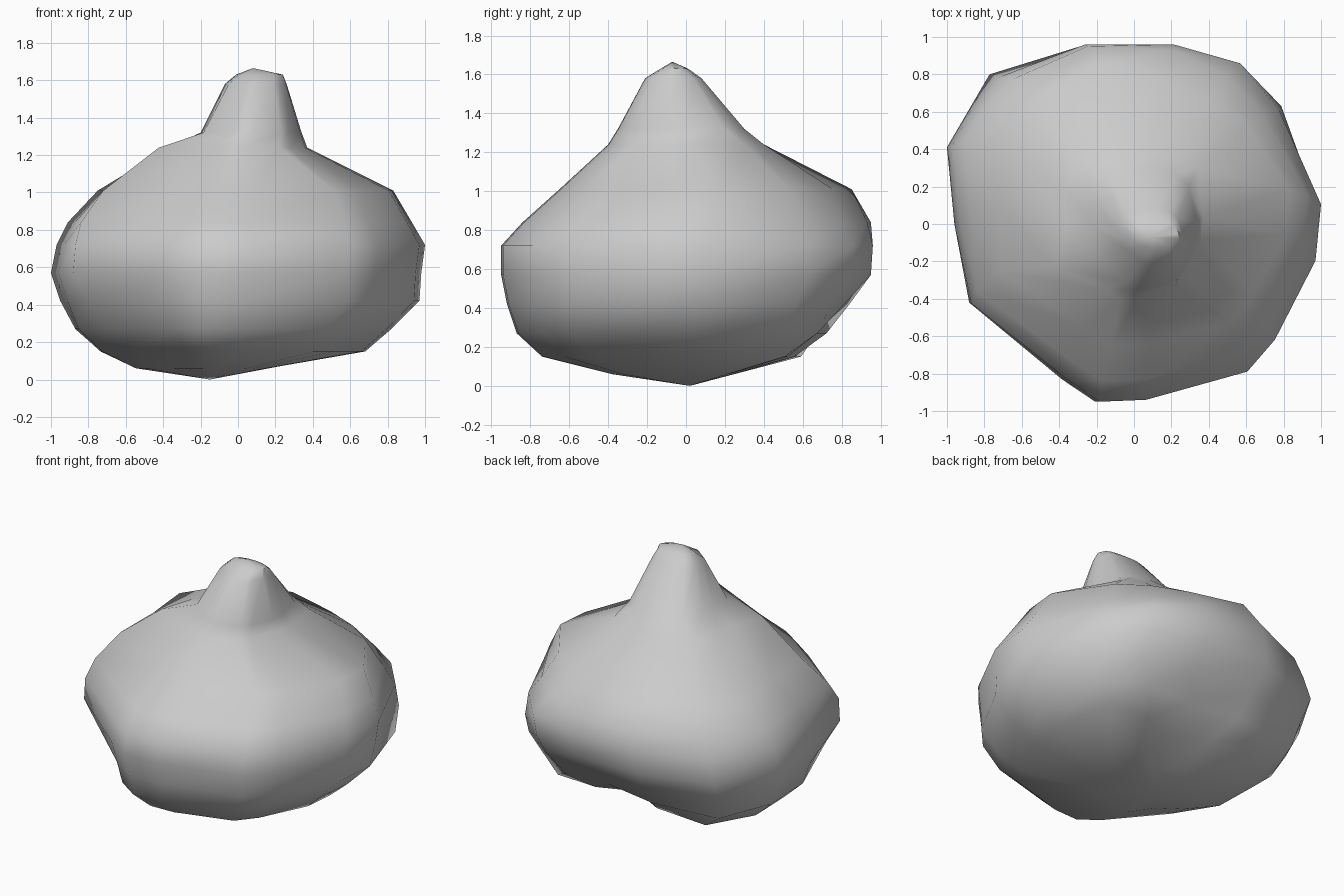
import bpy, bmesh
from math import radians

cube = bpy.data.objects.get("Cube")
if cube:
    bpy.data.objects.remove(cube, do_unlink=True)

grey = bpy.data.materials.new("plain_grey")
grey.use_nodes = True
colour = (0.6, 0.6, 0.6, 1)
grey.diffuse_color = colour
grey.node_tree.nodes["Principled BSDF"].inputs["Base Color"].default_value = colour

# Plan outline, fitted to each level
outline = [(1, .1), (.83, .65), (.56, .85), (.2, .95), (-.28, .95), (-.77, .8),
           (-1, .41), (-.96, 0), (-.88, -.42), (-.38, -.83), (-.2, -.95),
           (.05, -.94), (.6, -.79), (.75, -.62), (.97, -.2)]

# Each level: height, right, left, front, back
levels = [(.06, -.42, .16, -.38, .24),
          (.15, -.7, .68, -.74, .68),
          (.27, -.87, .82, -.87, .76),
          (.42, -.95, .97, -.92, .84),
          (.57, -1, .98, -.95, .95),
          (.72, -.97, 1, -.95, .96),
          (.84, -.91, .93, -.84, .95),
          (1.01, -.75, .83, -.65, .86),
          (1.24, -.37, .37, -.4, .4),
          (1.32, -.2, .34, -.35, .3),
          (1.58, -.07, .26, -.21, .08),
          (1.63, -.01, .24, -.13, .01)]

# Lumps and dents: outline corner -> reach at each level from the base up
back_left, back_left_side, back_mid, back_mid_right = 1, 2, 3, 4
back_right, right_rear, right_side, front_right = 5, 6, 7, 8
lumps = {back_left: (1.5, 1.11, 1.05, 1, .97, .93, .89, .86, 1.1),
         back_left_side: (1, .86, 1, 1, 1, 1, .93, .85),
         back_mid: (.9, .62, .86, .97, 1, 1, .98, .88),
         back_mid_right: (1, .82, .95, 1, 1, 1, 1, .99),
         back_right: (1.3, 1.04, 1.07, 1.03, 1, .97, .95, .92),
         right_rear: (1.3, 1.05),
         right_side: (1.2, 1.08, 1.02),
         front_right: (.9, .9, .9, .95, 1, 1.02, 1.05, 1.1, 1.3, 1.1)}


def fit(value, half, low, high):
    return low + (value + half) / (2 * half) * (high - low)


def corner(i, level):
    z, right, left, front, back = levels[level]
    reach = lumps.get(i, ())
    k = reach[level] if level < len(reach) else 1
    x, y = outline[i]
    return k * fit(x, 1, right, left), k * fit(y, .95, front, back), z


# Squat lumpy body drawn up into a stubby, off-centre stalk
bm = bmesh.new()
n = len(outline)
rings = [[bm.verts.new(corner(i, level)) for i in range(n)]
         for level in range(len(levels))]
for lower, upper in zip(rings, rings[1:]):
    for i in range(n):
        j = (i + 1) % n
        bm.faces.new((lower[i], lower[j], upper[j], upper[i]))

# Close the base and tip with shallow fans
base = bm.verts.new((-.15, .02, 0))
tip = bm.verts.new((.08, -.07, 1.665))
for i in range(n):
    j = (i + 1) % n
    bm.faces.new((rings[0][j], rings[0][i], base))
    bm.faces.new((rings[-1][i], rings[-1][j], tip))
bmesh.ops.recalc_face_normals(bm, faces=bm.faces)

mesh = bpy.data.meshes.new("bulb_body")
bm.to_mesh(mesh)
bm.free()
mesh.materials.append(grey)
body = bpy.data.objects.new("bulb_body", mesh)
bpy.context.collection.objects.link(body)
bpy.context.view_layer.objects.active = body
body.select_set(True)
bpy.ops.object.shade_smooth_by_angle(angle=radians(50))
